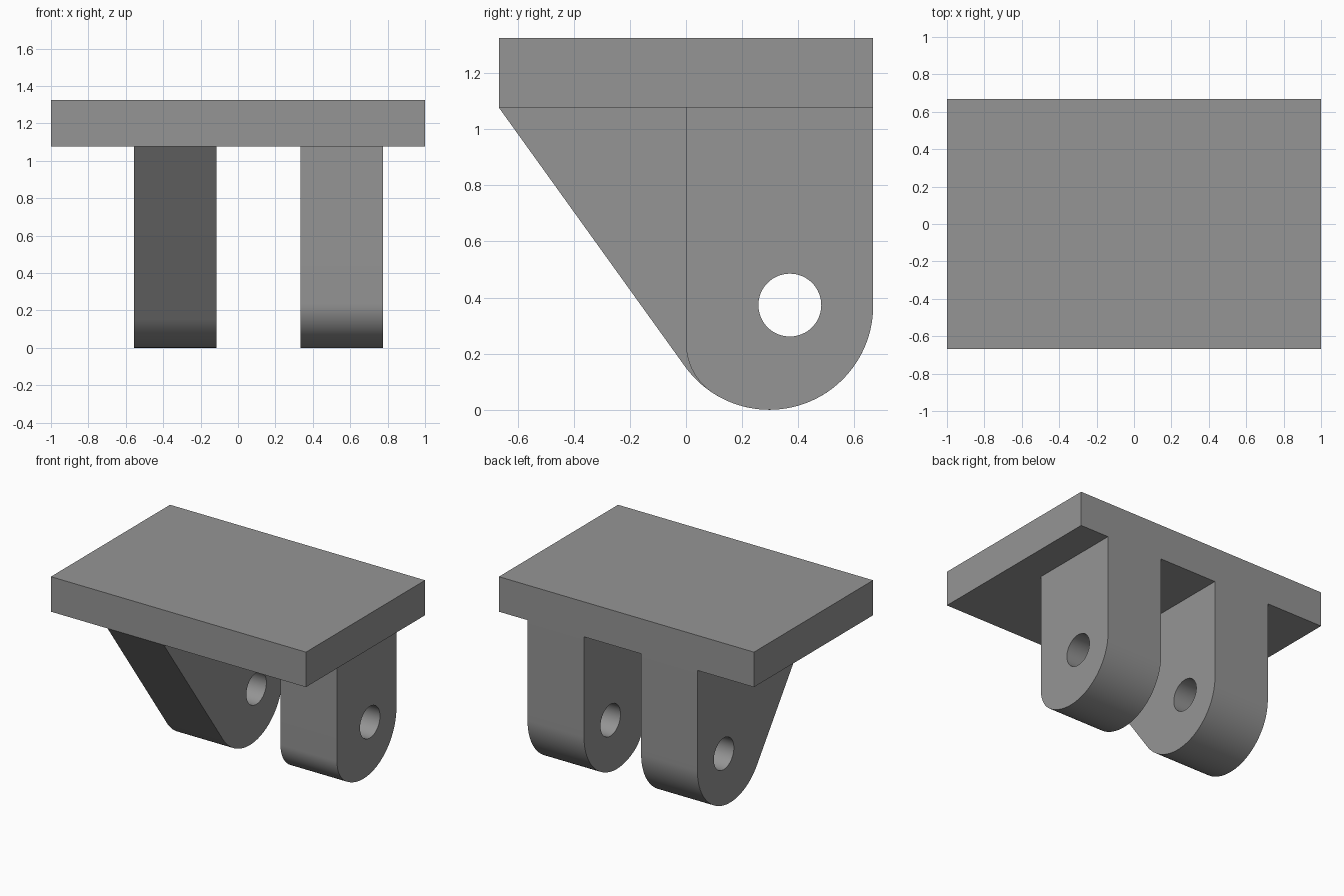
import bpy, bmesh, math

if "Cube" in bpy.data.objects:
    bpy.data.objects.remove(bpy.data.objects["Cube"])

grey = bpy.data.materials.new("mid_grey")
grey.diffuse_color = (0.30, 0.30, 0.30, 1)
grey.use_nodes = True
grey.node_tree.nodes["Principled BSDF"].inputs["Base Color"].default_value = grey.diffuse_color

PLATE_Z, TOP_Z, HALF_Y = 1.077, 1.325, 0.667
CY, CZ, R = 0.297, 0.370, 0.370      # rounded lower end
HOLE_Y, HOLE_Z, HOLE_R = 0.370, 0.373, 0.112


def arc(cy, cz, r, a0, a1, n):
    """Points on an arc in the yz plane, angles in degrees."""
    steps = [math.radians(a0 + (a1 - a0) * i / n) for i in range(n + 1)]
    return [(cy + r * math.cos(a), cz + r * math.sin(a)) for a in steps]


def extrude(name, outline, x0, x1):
    """Solid prism from a yz outline, running from x0 to x1."""
    bm = bmesh.new()
    face = bm.faces.new([bm.verts.new((x0, y, z)) for y, z in outline])
    ext = bmesh.ops.extrude_face_region(bm, geom=[face])
    verts = [v for v in ext["geom"] if isinstance(v, bmesh.types.BMVert)]
    bmesh.ops.translate(bm, verts=verts, vec=(x1 - x0, 0, 0))
    bmesh.ops.recalc_face_normals(bm, faces=bm.faces)
    mesh = bpy.data.meshes.new(name)
    bm.to_mesh(mesh)
    bm.free()
    mesh.materials.append(grey)
    obj = bpy.data.objects.new(name, mesh)
    bpy.context.collection.objects.link(obj)
    return obj


def lug(name, outline, x0, x1):
    """Bracket leg with a pin hole drilled across it."""
    obj = extrude(name, outline, x0, x1)
    cutter = extrude(name + "_hole_cutter",
                     arc(HOLE_Y, HOLE_Z, HOLE_R, 0, 360, 64)[:-1], x0 - 0.1, x1 + 0.1)
    cutter.hide_render = True
    mod = obj.modifiers.new("pin_hole", "BOOLEAN")
    mod.operation, mod.solver, mod.object = "DIFFERENCE", "EXACT", cutter
    bpy.ops.object.select_all(action="DESELECT")
    bpy.context.view_layer.objects.active = obj
    obj.select_set(True)
    bpy.ops.object.modifier_apply(modifier=mod.name)
    bpy.data.objects.remove(cutter)
    bpy.ops.object.shade_smooth_by_angle(angle=math.radians(25))


# Top mounting plate
extrude("mounting_plate", [(-HALF_Y, PLATE_Z), (HALF_Y, PLATE_Z),
                           (HALF_Y, TOP_Z), (-HALF_Y, TOP_Z)], -1, 1)

# Gusseted leg: sloping front edge runs tangent into the round end
slope_end = -144
gusset = [(-HALF_Y, PLATE_Z)] + arc(CY, CZ, R, slope_end, 0, 48) + [(HALF_Y, PLATE_Z)]
lug("gusset_leg", gusset, -0.556, -0.115)

# Straight leg: vertical front edge blended into the round end by a smaller arc
join = -122.4
blend_r = (CY + R * math.cos(math.radians(join))) / (1 + math.cos(math.radians(join)))
blend_y = blend_r
blend_z = CZ + (R - blend_r) * math.sin(math.radians(join))
straight = ([(0, PLATE_Z)] + arc(blend_y, blend_z, blend_r, -180, join, 16)
            + arc(CY, CZ, R, join, 0, 40)[1:] + [(HALF_Y, PLATE_Z)])
lug("straight_leg", straight, 0.333, 0.776)
